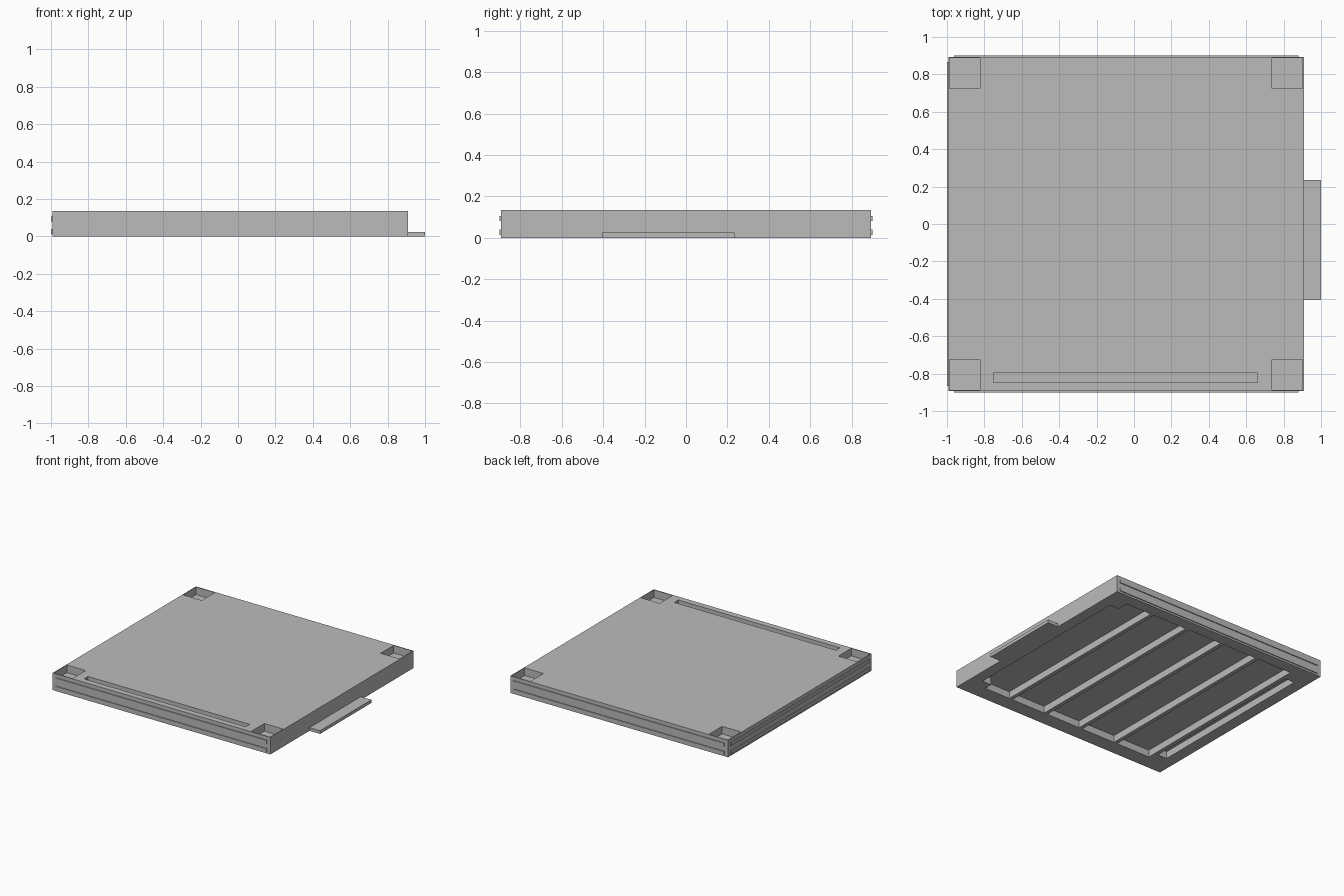
import bpy
import bmesh

if "Cube" in bpy.data.objects:
    bpy.data.objects.remove(bpy.data.objects["Cube"], do_unlink=True)

# One grey for the whole model
grey = bpy.data.materials.new("plain grey")
grey.use_nodes = True
grey.diffuse_color = (0.5, 0.5, 0.5, 1)
grey.node_tree.nodes["Principled BSDF"].inputs["Base Color"].default_value = (0.5, 0.5, 0.5, 1)

X0, X1, Y = -0.993, 0.908, 0.894      # slab edges
MID = (X0 + X1) / 2
TOP = 0.135


def rect(x0, x1, y0, y1):
    return [(x0, y0), (x1, y0), (x1, y1), (x0, y1)]


def make(name, prisms):
    """Object made of upright prisms, each given as (outline, bottom, top)."""
    bm = bmesh.new()
    for outline, z0, z1 in prisms:
        base = bm.faces.new([bm.verts.new((x, y, z0)) for x, y in outline])
        top = bmesh.ops.extrude_face_region(bm, geom=[base])["geom"]
        verts = [v for v in top if isinstance(v, bmesh.types.BMVert)]
        bmesh.ops.translate(bm, verts=verts, vec=(0, 0, z1 - z0))
    bmesh.ops.recalc_face_normals(bm, faces=bm.faces)
    mesh = bpy.data.meshes.new(name)
    bm.to_mesh(mesh)
    bm.free()
    mesh.materials.append(grey)
    obj = bpy.data.objects.new(name, mesh)
    bpy.context.collection.objects.link(obj)
    return obj


slab = make("slab", [(rect(X0, X1, -Y, Y), 0, TOP)])

# Square pockets in the top corners and the long slot near the front
cuts = []
for sx in (-1, 1):
    for sy in (-1, 1):
        xs = sorted((MID + sx * 0.78, MID + sx * 0.944))
        ys = sorted((sy * 0.725, sy * 0.887))
        cuts.append((rect(*xs, *ys), TOP - 0.06, TOP + 0.1))
cuts.append((rect(-0.75, 0.66, -0.847, -0.797), TOP - 0.05, TOP + 0.1))

# Underside bays separated by thin ribs, stepped in around the corner pockets
DEPTH, PITCH, RIB = 0.055, 0.326, 0.03
wide = (-0.775, 0.8)
narrow = (-0.71, 0.71)
first = 0.515
bays = [[(first, wide[0]), (0.74, wide[0]), (0.74, narrow[0]), (0.82, narrow[0]),
         (0.82, narrow[1]), (0.74, narrow[1]), (0.74, wide[1]), (first, wide[1])]]
for i in range(4):
    right = first - RIB - i * PITCH
    bays.append(rect(right - PITCH + RIB, right, *wide))
bays.append(rect(-0.9, -0.82, *narrow))
cuts += [(bay, -0.1, DEPTH) for bay in bays]

# Cut the slab, then drop the cutter
cutter = make("recess_cutter", cuts)
cutter.hide_render = True
mod = slab.modifiers.new("recesses", "BOOLEAN")
mod.operation = "DIFFERENCE"
mod.solver = "EXACT"
mod.object = cutter
graph = bpy.context.evaluated_depsgraph_get()
cut_mesh = bpy.data.meshes.new_from_object(slab.evaluated_get(graph))
slab.modifiers.clear()
slab.data = cut_mesh
bpy.data.objects.remove(cutter, do_unlink=True)

# Tab on the left side
make("side_tab", [(rect(X1 - 0.005, 1.0, -0.405, 0.235), 0, 0.025)])

# Two raised bands on the front, back and right sides
OUT = 0.007
for level, z in (("lower", 0.014), ("upper", 0.08)):
    sides = {"front": rect(-0.963, 0.88, -Y - OUT, -Y),
             "back": rect(-0.963, 0.88, Y, Y + OUT),
             "right": rect(X0 - OUT, X0, -0.865, 0.865)}
    for side, outline in sides.items():
        make(f"{side}_{level}_band", [(outline, z, z + 0.026)])
